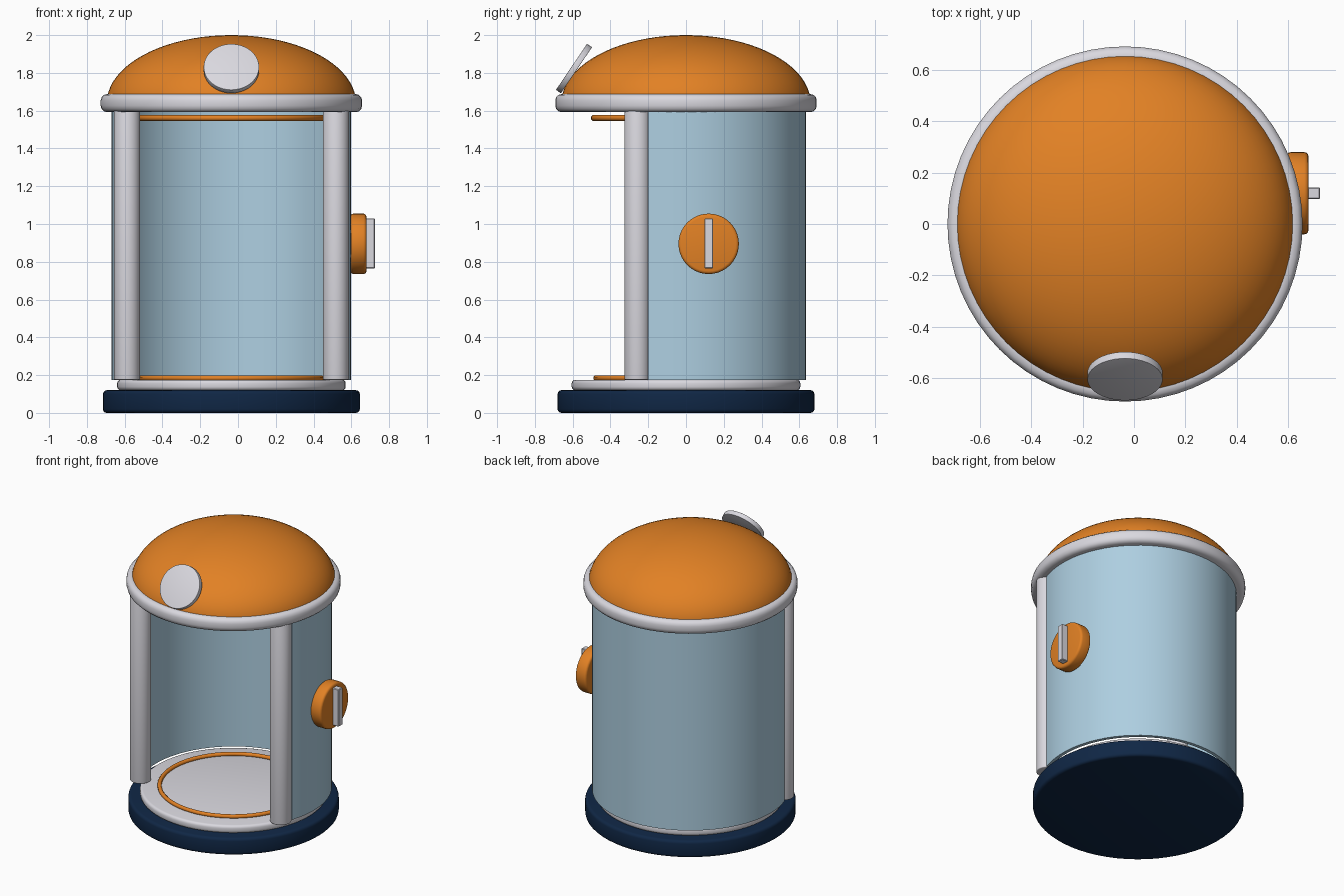
import bpy, bmesh, math
from mathutils import Matrix, Vector

if "Cube" in bpy.data.objects:
    bpy.data.objects.remove(bpy.data.objects["Cube"])

CX = -0.035  # x of the booth's axis


def material(name, rgb):
    m = bpy.data.materials.new(name)
    m.diffuse_color = (*rgb, 1)
    m.use_nodes = True
    m.node_tree.nodes["Principled BSDF"].inputs["Base Color"].default_value = m.diffuse_color
    return m


ORANGE = material("orange", (0.76, 0.22, 0.018))
WHITE = material("pale grey", (0.70, 0.69, 0.74))
NAVY = material("navy", (0.005, 0.020, 0.060))
BLUE = material("light blue", (0.42, 0.62, 0.75))


def finish(name, bm, mat, angle=35):
    bmesh.ops.recalc_face_normals(bm, faces=bm.faces)
    me = bpy.data.meshes.new(name)
    bm.to_mesh(me)
    bm.free()
    me.materials.append(mat)
    ob = bpy.data.objects.new(name, me)
    bpy.context.collection.objects.link(ob)
    bpy.ops.object.select_all(action='DESELECT')
    ob.select_set(True)
    bpy.context.view_layer.objects.active = ob
    bpy.ops.object.shade_smooth_by_angle(angle=math.radians(angle))
    return ob


def lathe(name, profile, mat, matrix=None, steps=64, closed=False, angle=35):
    """Spin (radius, height) points about the local z axis."""
    bm = bmesh.new()
    pts = profile + profile[:1] if closed else profile
    vs = [bm.verts.new((r, 0, z)) for r, z in pts]
    es = [bm.edges.new(p) for p in zip(vs, vs[1:])]
    bmesh.ops.spin(bm, geom=vs + es, cent=(0, 0, 0), axis=(0, 0, 1),
                   angle=2 * math.pi, steps=steps, use_duplicate=False)
    bmesh.ops.remove_doubles(bm, verts=bm.verts, dist=1e-5)
    bm.transform(matrix or Matrix.Translation((CX, 0, 0)))
    return finish(name, bm, mat, angle)


def disc(name, r, z0, z1, bevel, mat, matrix=None, steps=64):
    """Solid disc with rounded rims."""
    arc = [(bevel * math.sin(a), bevel * math.cos(a))
           for a in (0, math.pi / 6, math.pi / 3, math.pi / 2)]
    low = [(r - bevel + s, z0 + bevel - c) for s, c in arc]
    high = [(r - bevel + s, z1 - bevel + c) for s, c in reversed(arc)]
    return lathe(name, [(0, z0)] + low + high + [(0, z1)], mat, matrix, steps)


def torus(name, major, minor, z, mat):
    pts = [(major + minor * math.cos(a), z + minor * math.sin(a))
           for a in (i * math.pi / 4 + math.pi / 8 for i in range(8))]
    return lathe(name, pts, mat, closed=True, angle=50)


# Base and floor
disc("base", 0.68, 0, 0.12, 0.02, NAVY)
disc("floor", 0.605, 0.12, 0.175, 0.018, WHITE)
torus("floor_trim", 0.478, 0.014, 0.184, ORANGE)

# Curved wall, open at the front
bm = bmesh.new()
start, end = math.radians(-18.5), math.radians(198.5)
c, s = math.cos(start), math.sin(start)
corners = [bm.verts.new((r * c, r * s, z))
           for r, z in ((0.612, 0.175), (0.635, 0.175), (0.635, 1.60), (0.612, 1.60))]
face = bm.faces.new(corners)
out = bmesh.ops.spin(bm, geom=[face] + corners + list(face.edges), cent=(0, 0, 0),
                     axis=(0, 0, 1), angle=end - start, steps=40, use_duplicate=False)
bm.transform(Matrix.Translation((CX, 0, 0)))
finish("curved_wall", bm, BLUE)

# Door posts
for side, label in ((-1, "left"), (1, "right")):
    a = math.radians(25)
    pos = Matrix.Translation((CX + side * 0.61 * math.cos(a), -0.61 * math.sin(a), 0))
    disc(label + "_post", 0.069, 0.175, 1.60, 0.006, WHITE, pos, 32)

# Roof: rim, ceiling trim and dome
disc("roof_rim", 0.692, 1.592, 1.688, 0.034, WHITE)
torus("ceiling_trim", 0.488, 0.016, 1.561, ORANGE)
dome = [(0.66 * math.cos(t), 1.64 + 0.36 * math.sin(t))
        for t in (i * math.pi / 40 for i in range(20))] + [(0, 2.0)]
lathe("dome", dome, ORANGE)

# Round plate leaning on the dome's front
normal = Vector((0, -0.829, 0.559))
tilt = Matrix.Translation((CX, -0.593, 1.823)) @ normal.to_track_quat('Z', 'Y').to_matrix().to_4x4()
disc("dome_lamp", 0.147, -0.016, 0.016, 0.002, WHITE, tilt, 40)

# Side knob with its grip
knob = Matrix.Translation((0, 0.12, 0.895)) @ Matrix.Rotation(math.pi / 2, 4, 'Y')
disc("side_knob", 0.16, 0.595, 0.68, 0.016, ORANGE, knob, 40)
bm = bmesh.new()
bmesh.ops.create_cube(bm, size=1)
bm.transform(Matrix.Translation((0.695, 0.12, 0.897)) @ Matrix.Diagonal((0.06, 0.046, 0.265, 1)))
bmesh.ops.bevel(bm, geom=list(bm.edges), offset=0.004, segments=1, affect='EDGES')
finish("knob_grip", bm, WHITE)
